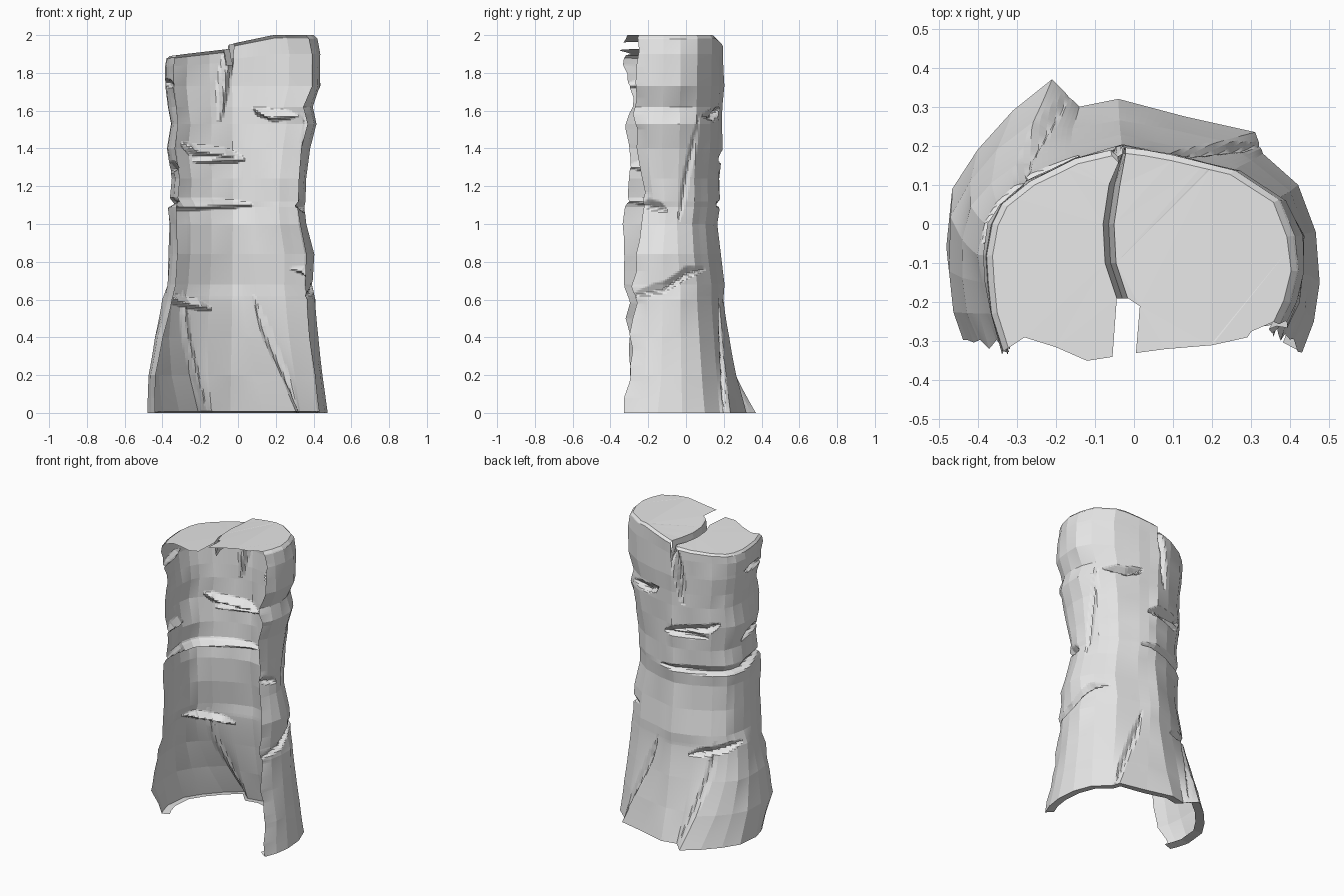
import bpy, bmesh, math, random
from mathutils import Vector

random.seed(4)
old = bpy.data.objects.get("Cube")
if old:
    bpy.data.objects.remove(old)

STEPS = 8      # columns between neighbouring outline points
ROWS = 200     # rows up the trunk
HEIGHT = 2.0
FLARE = 0.62   # height where the root flare ends

# Open outlines, from the front edge at +x round the back to the front edge at -x
base_outline = [(.43, -.34), (.46, -.25), (.475, -.15), (.465, -.02), (.42, .1),
                (.33, .18), (.31, .235), (.13, .275), (-.04, .32), (-.14, .3),
                (-.21, .37), (-.31, .29), (-.4, .19), (-.465, .09), (-.48, -.1),
                (-.46, -.22), (-.44, -.29)]
top_outline = [(.36, -.26), (.39, -.2), (.405, -.12), (.4, -.03), (.36, .06),
               (.25, .135), (.1, .175), (.03, .19), (-.03, .2), (-.15, .165),
               (-.27, .11), (-.34, .05), (-.37, 0), (-.385, -.08), (-.38, -.15),
               (-.365, -.23), (-.34, -.31)]
# Height, width factors at -x and +x, then shifts of the back, the +x edge and the -x edge
levels = [(0, 1, 1, 0, 0, .13), (.2, 1.09, 1.01, 0, .02, 0), (.4, 1.1, 1, 0, 0, 0),
          (.6, 1.03, 1.01, 0, -.01, 0), (.68, .97, .98, 0, -.01, -.01),
          (.84, .95, .99, -.02, .01, -.03), (1, .94, .9, -.03, .05, -.01),
          (1.09, .97, .87, -.02, .06, 0), (1.12, .93, .87, -.02, .04, .02),
          (1.24, .9, .89, -.02, .02, .01), (1.4, .97, .94, -.01, -.01, 0),
          (1.53, .93, 1.03, -.005, -.01, 0), (1.62, .96, .97, -.005, 0, .03),
          (1.73, 1, 1.08, 0, 0, .02), (1.9, 1, 1.08, 0, 0, 0), (2, .99, 1.02, 0, 0, 0)]
# Bark cracks: depth, then points as (outline position, height)
cracks = [(.045, (8, 2.05), (8.3, 1.85), (8.6, 1.55)),
          (.045, (6.2, 1.61), (5.4, 1.56), (4.5, 1.57)),
          (.045, (10.5, 1.42), (9.8, 1.38), (7, 1.34)),
          (.04, (9.8, 1.33), (7, 1.34)),
          (.045, (16, 1.12), (13, 1.09), (10, 1.09), (6.3, 1.1)),
          (.045, (12.5, .62), (10, .57), (9, .55)),
          (.03, (0, .62), (2, .65), (3.4, .73), (4.6, .76)),
          (.015, (4.2, 1.58), (3.6, 1.3), (3.1, 1.02)),
          (.03, (0, 1.1), (2, 1.07)),
          (.02, (5.4, 0), (5.8, .3), (6.2, .62)),
          (.02, (9.4, 0), (10, .4), (10.2, .64)),
          (.03, (13, 1.75), (16, 1.73)),
          (.03, (13, 1.28), (16, 1.3))]
SPACING = .11  # rough distance between outline points

LAST = len(base_outline) - 1
MIDDLE = LAST // 2 * STEPS
bumps = [[random.uniform(-.005, .005) for _ in base_outline] for _ in levels]
ragged = [[random.uniform(-.025, .015) for _ in range(26)] for _ in range(2)]


def mix(a, b, t):
    return a + (b - a) * t


def clamp(t):
    return max(0, min(1, t))


def crack_depth(u, z):
    """Groove depth, steep below a sideways crack and sloping above it."""
    deepest = 0
    for depth, *path in cracks:
        for n, ((u0, z0), (u1, z1)) in enumerate(zip(path, path[1:])):
            a = Vector((u0 * SPACING, z0))
            line = Vector((u1 * SPACING, z1)) - a
            p = Vector((u * SPACING, z))
            t = clamp((p - a).dot(line) / line.length_squared)
            gap = p - a - line * t
            if abs(line.x) > abs(line.y):
                gap.y *= .6 if gap.y > 0 else 2
            # grooves close up towards both ends
            along = (n + t) / (len(path) - 1)
            taper = .3 + .7 * min(1, 4 * along, 4 * (1 - along))
            deepest = max(deepest, depth * taper - depth * gap.length / .027)
    return deepest


def top_height(x, left):
    return 1.925 + .11 * (x + .05) if left else min(2, 1.955 + .2 * (x + .03))


def trunk_point(col, z):
    u = col / STEPS
    i = min(int(u), LAST - 1)
    fu = u - i
    flare = max(0, 1 - z / FLARE) ** 1.4
    outline = [Vector(t).lerp(Vector(b), flare)
               for t, b in zip(top_outline[i:i + 2], base_outline[i:i + 2])]
    p = outline[0].lerp(outline[1], fu)
    k = max(n for n in range(len(levels) - 1) if levels[n][0] <= z + 1e-6)
    low, high = levels[k], levels[k + 1]
    fz = (z - low[0]) / (high[0] - low[0])
    narrow, wide, back, right, left = (mix(a, b, fz) for a, b in zip(low[1:], high[1:]))
    bump = mix(mix(bumps[k][i], bumps[k][i + 1], fu),
               mix(bumps[k + 1][i], bumps[k + 1][i + 1], fu), fz)
    p.x *= mix(narrow, wide, clamp(.5 + p.x / .3))
    p.y += back * clamp((p.y + .2) / .3)
    p.y += right * clamp(1 - u / 3) + left * clamp(1 - (LAST - u) / 3)
    # ragged front edges
    side = ragged[int(u > LAST / 2)]
    r = z / HEIGHT * 24
    p.y += mix(side[int(r)], side[int(r) + 1], r % 1) * max(0, 1 - min(u, LAST - u))
    # facets and grooves act along the line to the trunk's axis
    outward = (p - Vector((0, -.1))).normalized()
    p += outward * (bump * min(1, z / .2) - crack_depth(u, z))
    rise = max(0, (z - 1.75) / .25)
    top = 1.87 if col == MIDDLE else top_height(p.x, col > MIDDLE)
    return Vector((p.x, p.y, z + (top - HEIGHT) * rise))


bm = bmesh.new()
columns = LAST * STEPS + 1
grid = [[bm.verts.new(trunk_point(c, HEIGHT * r / ROWS)) for c in range(columns)]
        for r in range(ROWS + 1)]


def bridge(low, high):
    for c in range(len(low) - 1):
        bm.faces.new((low[c], low[c + 1], high[c + 1], high[c]))


# Bark shell
for low, high in zip(grid, grid[1:]):
    bridge(low, high)


def inset_row(row, amount, dz):
    verts = []
    for v in row:
        d = Vector((v.co.x, v.co.y + .1, 0)).normalized() * amount
        verts.append(bm.verts.new(v.co - d + Vector((0, 0, dz))))
    return verts


# Lip under the base
bridge(inset_row(grid[0], .055, .01), grid[0])

# Bevelled rim: the top of the bark sits a little below the cut wood
for row, drop in ((grid[-1], .015), (grid[-2], .008)):
    for v in row:
        v.co.z -= drop
right_bark, left_bark = grid[-1][:MIDDLE], grid[-1][MIDDLE + 1:]
right_rim = inset_row(right_bark, .015, .015)
left_rim = inset_row(left_bark, .015, .015)
bridge(right_bark, right_rim)
bridge(left_bark, left_rim)

# Split running across the top
split = [(-.05, .1), (-.065, 0), (-.06, -.1), (-.03, -.19)]


def split_edge(side):
    return [bm.verts.new((x + side * .014, y, top_height(x, side < 0))) for x, y in split]


right_edge, left_edge = split_edge(1), split_edge(-1)
floor = [grid[-1][MIDDLE]] + [bm.verts.new((x, y, 1.84)) for x, y in split]
bridge([right_rim[-1]] + right_edge, floor)
bridge(floor, [left_rim[0]] + left_edge)


# Cut wood on either side of the split, with a notch at the front
def cap(rim, edge, front, left):
    tip = [bm.verts.new((x, y, top_height(x, left))) for x, y in front]
    return bm.faces.new(rim + edge + tip)


right_cap = cap(right_rim, right_edge,
                [(.015, -.21), (.005, -.33), (.08, -.32), (.2, -.31), (.29, -.29), (.3, -.275)],
                False)
cap(left_rim[::-1], left_edge,
    [(-.055, -.34), (-.12, -.35), (-.2, -.315), (-.28, -.29)], True)

# Crease where the sloping wood turns level
bmesh.ops.bisect_plane(bm, geom=[right_cap, *right_cap.edges, *right_cap.verts],
                       plane_co=(.195, 0, 0), plane_no=(1, 0, 0))

bmesh.ops.triangulate(bm, faces=[f for f in bm.faces if len(f.verts) > 4])
bmesh.ops.recalc_face_normals(bm, faces=bm.faces[:])
mesh = bpy.data.meshes.new("tree_stump")
bm.to_mesh(mesh)
bm.free()

# One plain grey
grey = bpy.data.materials.new("light_grey")
grey.use_nodes = True
grey.diffuse_color = (.8, .8, .8, 1)
grey.node_tree.nodes["Principled BSDF"].inputs["Base Color"].default_value = (.8, .8, .8, 1)
mesh.materials.append(grey)
stump = bpy.data.objects.new("tree_stump", mesh)
bpy.context.collection.objects.link(stump)
